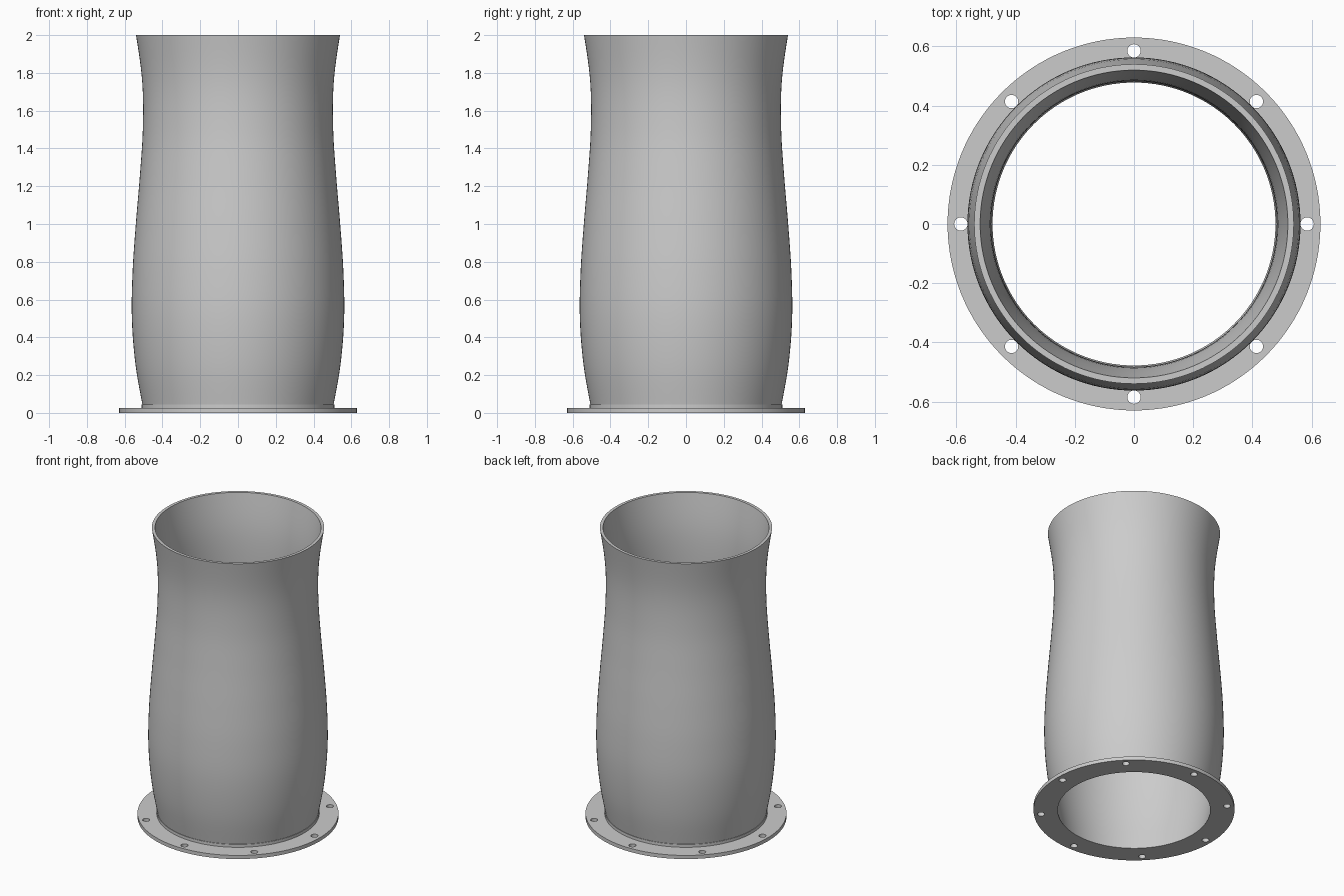
import bpy
import bmesh
from math import cos, sin, pi, tau, radians

cube = bpy.data.objects.get("Cube")
if cube:
    bpy.data.objects.remove(cube, do_unlink=True)

SEGMENTS = 128
WALL = 0.02
FLANGE_TOP = 0.025

grey = bpy.data.materials.new("plain grey")
grey.use_nodes = True
grey.diffuse_color = (0.6, 0.6, 0.6, 1)
grey.node_tree.nodes["Principled BSDF"].inputs["Base Color"].default_value = (0.6, 0.6, 0.6, 1)


def lathe(name, profile):
    """Revolve a closed (radius, height) outline around z."""
    bm = bmesh.new()
    rings = []
    for r, z in profile:
        rings.append([bm.verts.new((r * cos(tau * i / SEGMENTS), r * sin(tau * i / SEGMENTS), z))
                      for i in range(SEGMENTS)])
    for a, b in zip(rings, rings[1:] + rings[:1]):
        for i in range(SEGMENTS):
            j = (i + 1) % SEGMENTS
            bm.faces.new((a[i], a[j], b[j], b[i]))
    bmesh.ops.recalc_face_normals(bm, faces=bm.faces)
    mesh = bpy.data.meshes.new(name)
    bm.to_mesh(mesh)
    bm.free()
    mesh.materials.append(grey)
    obj = bpy.data.objects.new(name, mesh)
    bpy.context.collection.objects.link(obj)
    return obj


def smooth(obj):
    bpy.ops.object.select_all(action="DESELECT")
    obj.select_set(True)
    bpy.context.view_layer.objects.active = obj
    bpy.ops.object.shade_smooth_by_angle(angle=radians(30))


def wall_radius(z):
    """Outer radius of the tube: a smooth curve through evenly spaced heights."""
    radii = [0.498, 0.542, 0.562, 0.558, 0.541, 0.520, 0.504, 0.507, 0.540]
    k = min(int(z * 4), len(radii) - 2)
    t = z * 4 - k
    p1, p2 = radii[k], radii[k + 1]
    p0 = radii[k - 1] if k else 2 * p1 - p2
    p3 = radii[k + 2] if k + 2 < len(radii) else 2 * p2 - p1 + 0.015
    return p1 + t / 2 * (p2 - p0 + t * (2 * p0 - 5 * p1 + 4 * p2 - p3
                                        + t * (3 * (p1 - p2) + p3 - p0)))


# Flared tube with a constant wall thickness
STEPS = 48
heights = [2 * i / STEPS for i in range(STEPS + 1)]
outer = [(wall_radius(z), z) for z in heights]
inner = [(r - WALL, z) for r, z in reversed(outer)]
smooth(lathe("tube_wall", outer + inner))

# Short collar where the tube meets the flange
smooth(lathe("base_collar", [(0.49, 0.01), (0.51, 0.01), (0.51, 0.045), (0.49, 0.045)]))

# Bolt flange
flange = lathe("base_flange", [(0.485, 0), (0.63, 0), (0.63, FLANGE_TOP), (0.485, FLANGE_TOP)])

# Cutter for the eight bolt holes
bm = bmesh.new()
for i in range(8):
    made = bmesh.ops.create_cone(bm, cap_ends=True, segments=24, radius1=0.0225,
                                 radius2=0.0225, depth=0.2)
    bmesh.ops.translate(bm, verts=made["verts"],
                        vec=(0.585 * cos(i * pi / 4), 0.585 * sin(i * pi / 4), 0))
mesh = bpy.data.meshes.new("bolt_hole_cutter")
bm.to_mesh(mesh)
bm.free()
mesh.materials.append(grey)
cutter = bpy.data.objects.new("bolt_hole_cutter", mesh)
bpy.context.collection.objects.link(cutter)
cutter.hide_render = True
cutter.hide_viewport = True

cut = flange.modifiers.new("bolt_holes", "BOOLEAN")
cut.operation = "DIFFERENCE"
cut.solver = "EXACT"
cut.object = cutter
smooth(flange)
